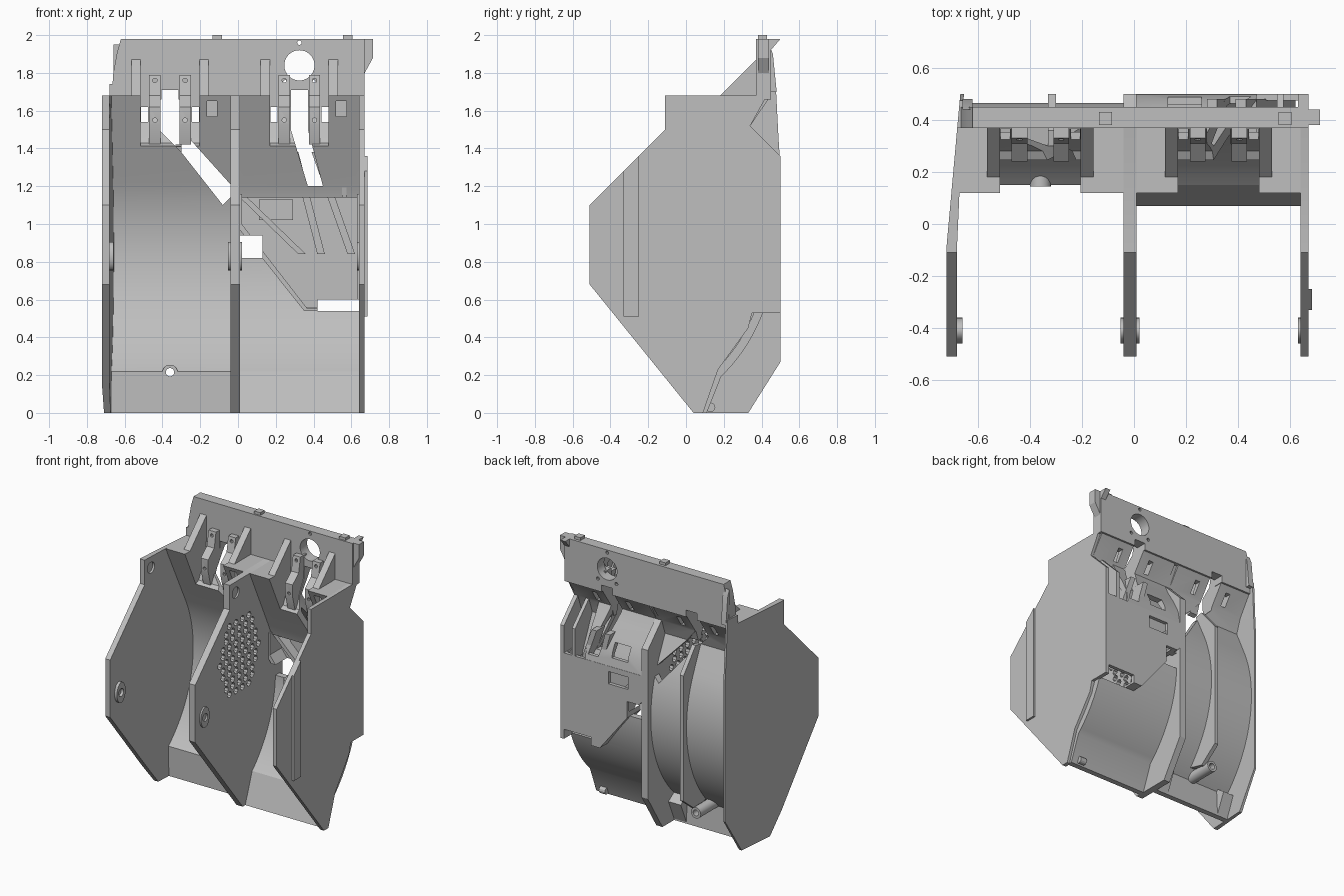
import bpy, bmesh, math

cube = bpy.data.objects.get("Cube")
if cube:
    bpy.data.objects.remove(cube)

grey = bpy.data.materials.new("plain grey")
grey.use_nodes = True
tone = (0.52, 0.52, 0.52, 1)
grey.diffuse_color = tone
grey.node_tree.nodes["Principled BSDF"].inputs["Base Color"].default_value = tone


def finish(name, bm):
    bmesh.ops.recalc_face_normals(bm, faces=bm.faces)
    me = bpy.data.meshes.new(name)
    bm.to_mesh(me)
    bm.free()
    me.materials.append(grey)
    ob = bpy.data.objects.new(name, me)
    bpy.context.collection.objects.link(ob)
    return ob


def add_prism(bm, pts, a, b, axis):
    # axis x takes (y, z) points, axis y takes (x, z) points
    put = (lambda p, t: (t, p[0], p[1])) if axis == "x" else (lambda p, t: (p[0], t, p[1]))
    lo = [bm.verts.new(put(p, a)) for p in pts]
    hi = [bm.verts.new(put(p, b)) for p in pts]
    bm.faces.new(lo)
    bm.faces.new(hi)
    for i in range(len(pts)):
        j = (i + 1) % len(pts)
        bm.faces.new((lo[i], lo[j], hi[j], hi[i]))


def prism(name, pts, a, b, axis="x"):
    bm = bmesh.new()
    add_prism(bm, pts, a, b, axis)
    return finish(name, bm)


def rect(u0, u1, v0, v1):
    return [(u0, v0), (u1, v0), (u1, v1), (u0, v1)]


def disc(u, v, r, n=24, tall=1):
    return [(u + r * math.cos(k * math.tau / n), v + tall * r * math.sin(k * math.tau / n)) for k in range(n)]


def cut(ob, shapes, axis="y"):
    # each shape is (outline, start, end)
    for pts, a, b in shapes:
        carve(ob, prism("cutter", pts, a, b, axis))


def carve(ob, tool):
    tool.hide_render = True
    mod = ob.modifiers.new("cut", "BOOLEAN")
    mod.operation, mod.solver, mod.object = "DIFFERENCE", "EXACT", tool
    ob.data = bpy.data.meshes.new_from_object(ob.evaluated_get(bpy.context.evaluated_depsgraph_get()))
    ob.modifiers.clear()
    bpy.data.objects.remove(tool)


def arc(r, a0, a1, n=28):
    # arc around the reel axis, in (y, z)
    return [(-0.45 + r * math.cos(t), 0.85 + r * math.sin(t))
            for t in (math.radians(a0 + (a1 - a0) * k / n) for k in range(n + 1))]


# side plates
front_edge = [(0.04, 0), (-0.51, 0.68), (-0.51, 1.10), (-0.11, 1.50), (-0.11, 1.68), (0.37, 1.68)]
notch = [(0.44, 1.70), (0.34, 1.52), (0.50, 1.36)]
back_foot = [(0.50, 0.27), (0.33, 0)]
outer_plate = prism("outer_plate", front_edge + [(0.37, 1.74), (0.475, 1.74), (0.49, 1.45), (0.50, 1.3)]
                    + back_foot, -0.72, -0.68)
bm = bmesh.new()
bm.from_mesh(outer_plate.data)
bmesh.ops.bisect_plane(bm, geom=bm.verts[:] + bm.edges[:] + bm.faces[:],
                       plane_co=(0, -0.08, 0), plane_no=(0, 1, 0))
for v in bm.verts:
    v.co.x += max(0, v.co.y + 0.08) * (0.09 if v.co.x < -0.7 else 0.045)
bm.to_mesh(outer_plate.data)
bm.free()

middle_plate = prism("middle_plate", front_edge + notch + back_foot, -0.04, 0.01)
bm = bmesh.new()
for row in range(-5, 6):
    count = 7 - abs(row) // 2 - (row % 2)
    for k in range(count):
        y = (k - (count - 1) / 2) * 0.075
        add_prism(bm, disc(y, 1.13 + row * 0.05, 0.023, 8), -0.1, 0.1, "x")
carve(middle_plate, finish("hole_cutter", bm))
end_plate = prism("end_plate", front_edge + notch + [(0.50, 0.53), (0.35, 0.53), (0.33, 0.45),
                                                     (0.17, 0.23), (0.09, 0)], 0.64, 0.67)
prism("side_rail", [(-0.33, 0.51), (-0.25, 0.51), (-0.25, 1.36), (-0.33, 1.28)], 0.668, 0.685)

# reel hubs and round sockets on the inner faces
for name, a, b in (("outer", -0.69, -0.66), ("middle", -0.052, 0.022), ("end", 0.63, 0.65)):
    hub = prism(name + "_hub", disc(-0.41, 0.83, 0.05, tall=1.5), a, b)
    cut(hub, [(disc(-0.41, 0.83, 0.028), a - 0.1, b + 0.1)], "x")
for plate, face in ((outer_plate, -0.68), (middle_plate, -0.04), (middle_plate, 0.01), (end_plate, 0.64)):
    cut(plate, [(disc(-0.04, 1.60, 0.04), face - 0.012, face + 0.012)], "x")


# curved bay walls rising straight into the top shelf
def bay_profile(foot):
    return ([(foot, 0)] + arc(0.87, -46.4, 25.3) +
            [(0.12, 1.68), (0.37, 1.68), (0.45, 1.68), (0.34, 1.52), (0.30, 1.41)] +
            arc(0.915, 25.3, -46) + [(foot + 0.04, 0)])


wide_wall = prism("wide_bay_wall", bay_profile(0.155), -0.67, -0.03)
narrow_wall = prism("narrow_bay_wall", bay_profile(0.07), 0, 0.65)

# upright top panel
panel = prism("top_panel", [(-0.67, 1.66), (-0.66, 1.80), (-0.64, 1.91), (-0.62, 1.98),
                            (0.67, 1.98), (0.67, 1.66)], 0.37, 0.45, "y")
cut(panel, [(disc(0.325, 1.84, 0.08, 40), 0.2, 0.6)] +
    [(disc(x, z, 0.012, 10), 0.2, 0.6) for x, z in ((0.325, 1.96), (0.25, 1.75), (0.40, 1.75))])
prism("end_flange", [(0.44, 1.70), (0.48, 1.70), (0.46, 1.90), (0.44, 1.95)], -0.66, -0.62)
prism("end_clip", [(0.66, 1.98), (0.715, 1.98), (0.715, 1.88), (0.66, 1.78)], 0.38, 0.44, "y")
prism("clip_hook", [(0.43, 1.98), (0.50, 1.98), (0.44, 1.91)], 0.63, 0.67)
for x in (-0.11, 0.58):
    prism("top_peg", rect(x - 0.025, x + 0.025, 1.97, 2.0), 0.38, 0.43, "y")

# feed recesses, slots and guides, one per bay
slots = {
    -0.36: [(-0.41, 1.71), (-0.31, 1.71), (-0.31, 1.51), (-0.04, 1.21), (-0.04, 1.14),
            (-0.08, 1.10), (-0.30, 1.38), (-0.41, 1.49)],
    0.325: [(0.28, 1.71), (0.37, 1.71), (0.37, 1.50), (0.45, 1.20), (0.37, 1.20), (0.28, 1.50)]}
recess = [(0.0, 1.75), (0.365, 1.75), (0.365, 1.62), (0.32, 1.53), (0.30, 1.47), (0.28, 1.43),
          (0.24, 1.41), (0.0, 1.41)]
arm = [(0.27, 1.42), (0.24, 1.53), (0.24, 1.62), (0.31, 1.68), (0.33, 1.79), (0.40, 1.79),
       (0.40, 1.66), (0.33, 1.52), (0.30, 1.43)]
for c, wall in ((-0.36, wide_wall), (0.325, narrow_wall)):
    cut(wall, [(recess, c - 0.155, c + 0.155)], "x")
    cut(wall, [(slots[c], -0.2, 0.7)])
    cut(panel, [(rect(c - 0.045, c + 0.045, 1.6, 1.71), 0.2, 0.6)])
    cut(wall, [(rect(c + s * 0.135 - 0.018, c + s * 0.135 + 0.018, 1.54, 1.62), 0.2, 0.6) for s in (-1, 1)])
    cut(wall, [(rect(c + 0.195, c + 0.25, 1.57, 1.65), 0.0, 0.20)])
    for s in (-1, 1):
        x = c + s * 0.18
        prism("gusset", [(0.18, 1.67), (0.18, 1.68), (0.37, 1.87), (0.38, 1.67)], x - 0.025, x + 0.025)
        x = c + s * 0.08
        guide = prism("guide_arm", arm, x - 0.03, x + 0.03)
        cut(guide, [(disc(x, z, 0.012, 10), 0.1, 0.6) for z in (1.55, 1.76)])

# rear compartment of the narrow bay
outline = [(0.0, 1.16), (0.65, 1.16), (0.65, 0.54), (0.35, 0.54), (0.0, 0.98)]
inside = [(0.01, 1.14), (0.64, 1.14), (0.64, 0.56), (0.36, 0.56), (0.01, 1.0)]
windows = [(rect(0.01, 0.13, 0.82, 0.94), 0.2, 0.7), (rect(0.42, 0.64, 0.54, 0.60), 0.2, 0.7)]
cut(narrow_wall, [(inside, 0.1, 0.7)] + windows)
box = prism("rear_box", outline, 0.34, 0.50, "y")
cut(box, [([(0.02, 1.3), (0.63, 1.3), (0.63, 0.555), (0.365, 0.555), (0.02, 1.0)], 0.2, 0.475),
          (rect(0.12, 0.28, 1.03, 1.12), 0.2, 0.7)] + windows)
prism("window_pocket", rect(0.11, 0.29, 1.02, 1.13), 0.45, 0.47, "y")
cover = prism("box_cover", [(0.50, 1.15), (0.48, 1.26), (0.43, 1.36), (0.38, 1.44), (0.34, 1.52),
                            (0.30, 1.45), (0.34, 1.40), (0.40, 1.32), (0.455, 1.24), (0.475, 1.15)], 0, 0.47)
cut(cover, [(slots[0.325], -0.2, 0.7)])
cut(cover, [(rect(0.13, 0.26, 1.22, 1.32), 0.39, 0.7)])
prism("rear_fin", [(0.30, 1.43), (0.34, 1.52), (0.50, 1.36), (0.50, 1.14), (0.36, 1.14)], 0.55, 0.575)

# guide rails inside the compartment
for x0, z0, x1, z1 in ((0.01, 1.14, 0.34, 0.84), (0.28, 1.38, 0.44, 0.84), (0.39, 1.38, 0.60, 0.84)):
    prism("guide_rail", [(x0, z0), (x0 + 0.04, z0), (x1 + 0.02, z1), (x1 - 0.02, z1)], 0.38, 0.48, "y")

# rear rib, screw boss and foot blocks
rib = arc(0.88, -42, 25) + [(0.30, 1.41), (0.36, 1.42), (0.50, 1.25), (0.50, 0.33), (0.36, 0.22)]
prism("rear_rib", rib, -0.33, -0.30)
boss = prism("screw_boss", disc(-0.36, 0.215, 0.04), 0.145, 0.40, "y")
bore = (disc(-0.36, 0.215, 0.022), 0.0, 0.6)
cut(boss, [bore])
cut(wide_wall, [bore])
foot = [(0.16, 0), (0.16, 0.23), (0.26, 0.16), (0.19, 0)]
prism("outer_foot", foot, -0.67, -0.58)
prism("middle_foot", foot, -0.14, -0.03)
prism("small_peg", disc(0.13, 0.03, 0.025, 12), 0.55, 0.60)

# smooth the curved surfaces, keep edges crisp
bpy.ops.object.select_all(action="DESELECT")
for ob in bpy.context.collection.objects:
    if ob.type == "MESH" and grey.name in ob.data.materials:
        ob.select_set(True)
        bpy.context.view_layer.objects.active = ob
bpy.ops.object.shade_smooth_by_angle(angle=math.radians(25))
